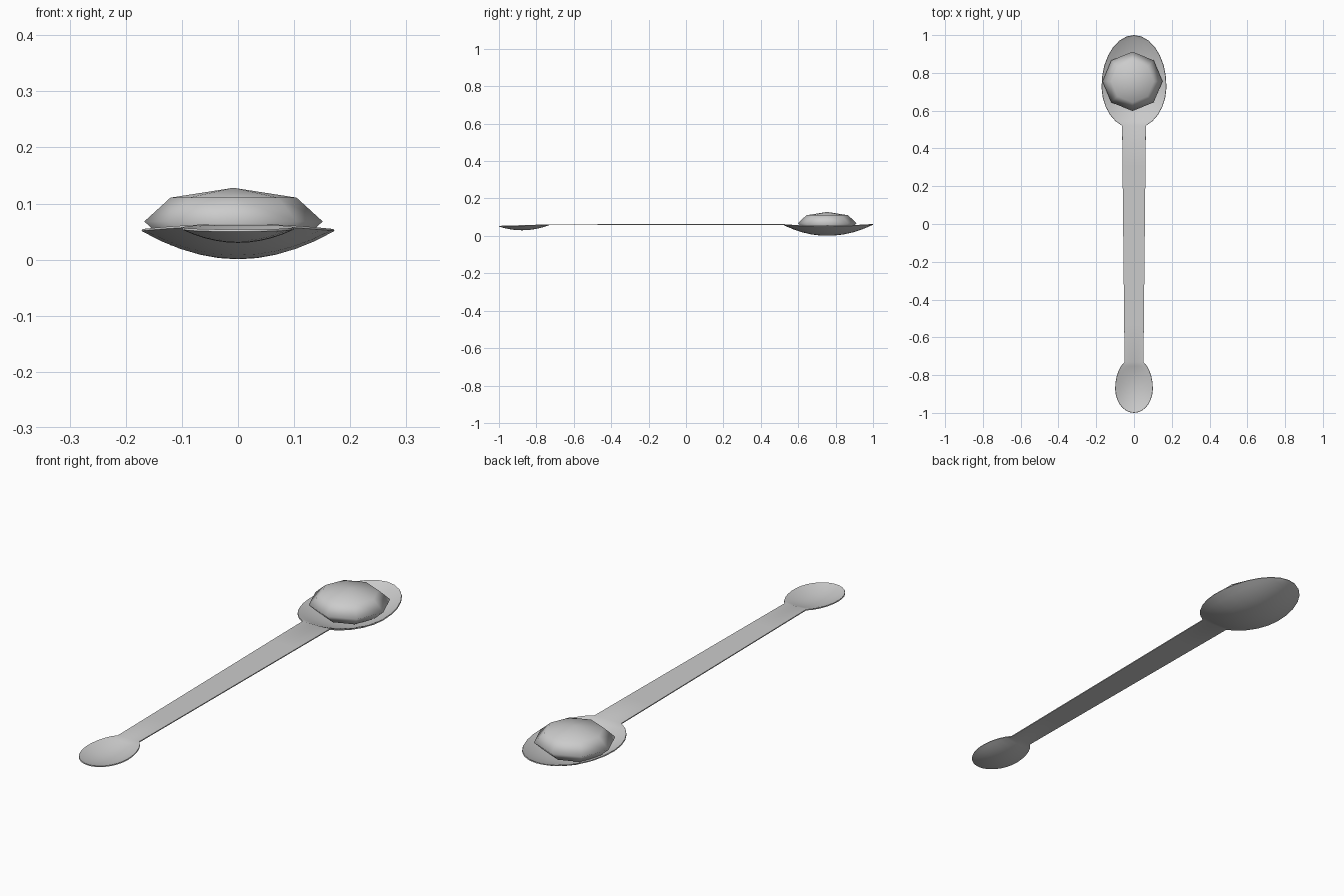
import bpy
import bmesh
from math import acos, asin, cos, sin, pi, sqrt, radians

old = bpy.data.objects.get("Cube")
if old:
    bpy.data.objects.remove(old, do_unlink=True)

# One plain grey for everything
grey = bpy.data.materials.new("plain grey")
grey.use_nodes = True
grey.diffuse_color = (0.6, 0.6, 0.6, 1)
shader = next(n for n in grey.node_tree.nodes if n.type == "BSDF_PRINCIPLED")
shader.inputs["Base Color"].default_value = (0.6, 0.6, 0.6, 1)


def add_object(name, bm):
    mesh = bpy.data.meshes.new(name)
    bm.to_mesh(mesh)
    bm.free()
    obj = bpy.data.objects.new(name, mesh)
    bpy.context.collection.objects.link(obj)
    mesh.materials.append(grey)
    return obj


def bowl_stations(tip, widest, neck, width, neck_width, depth, rim, steps=12):
    """Rows (y, half width, sag, rim height) from the tip to the neck."""
    turn = acos(neck_width / width)          # angle past the widest row
    back = (neck - widest) / sin(turn)       # neck side of the egg outline
    middle, half = (tip + neck) / 2, abs(tip - neck) / 2
    rows = []
    for i in range(steps + 1):
        a = -pi / 2 + (pi / 2 + turn) * i / steps
        y = widest + (back * sin(a) if a > 0 else (tip - widest) * sin(-a))
        half_width = max(width * cos(a), 0)
        sag = depth * max(0, 1 - ((y - middle) / half) ** 2)
        rows.append((y, half_width, sag, rim(y, half_width)))
    return rows


def big_rim(y, w):
    return 0.06 - 0.009 * (w / 0.172) ** 2


def small_rim(y, w):
    return 0.058 + 0.008 * (y + 0.73) / 0.27


# Double ended spoon: small bowl, tapering handle and big bowl in one skin
small = bowl_stations(-1, -0.87, -0.73, 0.1, 0.05, 0.024, small_rim)
big = bowl_stations(1, 0.73, 0.52, 0.172, 0.063, 0.051, big_rim)
big.reverse()
start, end = small[-1], big[0]
handle = [tuple(p + (q - p) * k / 6 for p, q in zip(start, end)) for k in range(1, 6)]

bm = bmesh.new()
columns = 10
grid = []
for y, w, sag, rim in small + handle + big:
    across = [2 * j / columns - 1 for j in range(columns + 1)]
    grid.append([bm.verts.new((s * w, y, rim - sag * (1 - s * s))) for s in across])
for a, b in zip(grid, grid[1:]):
    for j in range(columns):
        bm.faces.new((a[j], a[j + 1], b[j + 1], b[j]))
bmesh.ops.remove_doubles(bm, verts=bm.verts, dist=0.0001)
spoon = add_object("double_spoon", bm)
skin = spoon.modifiers.new("thickness", "SOLIDIFY")
skin.thickness = 0.004
skin.offset = 1

# Heaped lump resting in the big bowl
bm = bmesh.new()
bmesh.ops.create_uvsphere(bm, u_segments=8, v_segments=4, radius=1)
bmesh.ops.scale(bm, vec=(0.159, 0.157, 0.06), verts=bm.verts)
bmesh.ops.translate(bm, vec=(-0.008, 0.755, 0.068), verts=bm.verts)
lump = add_object("heaped_lump", bm)
lump.data.shade_smooth()

# Smooth the spoon but keep its rim crisp
bpy.ops.object.select_all(action="DESELECT")
spoon.select_set(True)
bpy.context.view_layer.objects.active = spoon
bpy.ops.object.modifier_apply(modifier="thickness")
bpy.ops.object.shade_smooth_by_angle(angle=radians(40))
